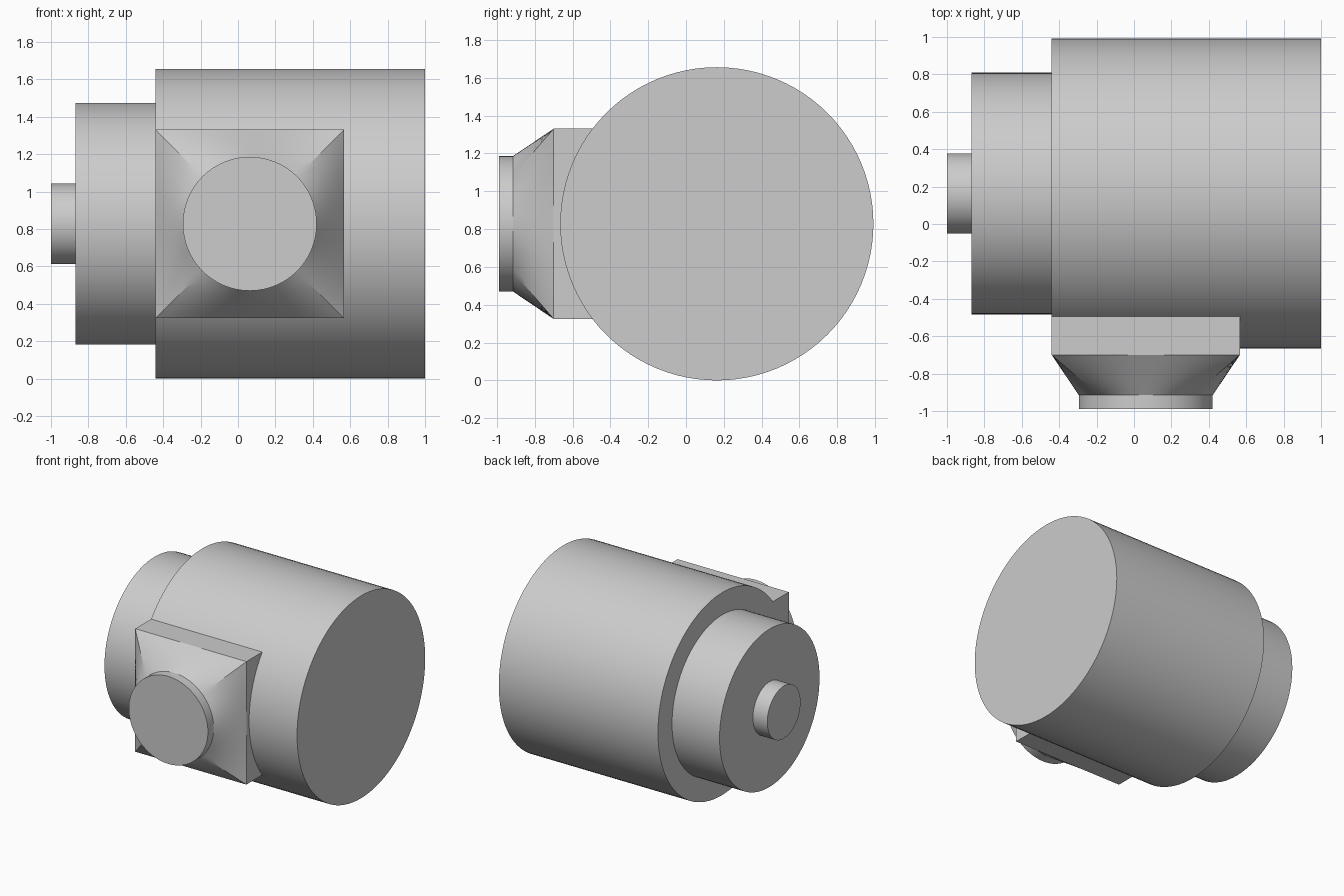
import bpy, bmesh, math
from mathutils import Vector

cube = bpy.data.objects.get("Cube")
if cube:
    bpy.data.objects.remove(cube, do_unlink=True)

grey = bpy.data.materials.new("light grey")
grey.use_nodes = True
colour = (0.604, 0.604, 0.604, 1)
grey.diffuse_color = colour
grey.node_tree.nodes["Principled BSDF"].inputs["Base Color"].default_value = colour

SIDE = 24                      # points along each quarter of a ring
AXIS_Y, AXIS_Z = 0.163, 0.828  # centre line of the body
INLET_X = 0.063


def circle(r):
    """Ring of points starting on a diagonal."""
    angles = [math.pi * (i / SIDE / 2 - 0.25) for i in range(4 * SIDE)]
    return [Vector((r * math.cos(a), r * math.sin(a))) for a in angles]


def square(h):
    """Square ring whose points pair up with those of circle()."""
    ring = []
    for q in range(4):
        c, s = round(math.cos(q * math.pi / 2)), round(math.sin(q * math.pi / 2))
        for i in range(SIDE):
            t = h * (2 * i / SIDE - 1)
            ring.append(Vector((c * h - s * t, s * h + c * t)))
    return ring


def loft(name, rings):
    """Skin closed 3D rings, cap both ends, keep hard edges crisp."""
    bm = bmesh.new()
    loops = [[bm.verts.new(p) for p in ring] for ring in rings]
    n = len(loops[0])
    for a, b in zip(loops, loops[1:]):
        for i in range(n):
            j = (i + 1) % n
            bm.faces.new((a[i], a[j], b[j], b[i]))
    bm.faces.new(loops[0])
    bm.faces.new(loops[-1])
    bmesh.ops.recalc_face_normals(bm, faces=bm.faces[:])
    mesh = bpy.data.meshes.new(name)
    bm.to_mesh(mesh)
    bm.free()
    mesh.materials.append(grey)
    obj = bpy.data.objects.new(name, mesh)
    bpy.context.collection.objects.link(obj)
    bpy.ops.object.select_all(action='DESELECT')
    obj.select_set(True)
    bpy.context.view_layer.objects.active = obj
    bpy.ops.object.shade_smooth_by_angle(angle=math.radians(20))
    return obj


def along_x(ring, x):
    return [(x, AXIS_Y + p.x, AXIS_Z + p.y) for p in ring]


def along_y(ring, y):
    return [(INLET_X + p.x, y, AXIS_Z + p.y) for p in ring]


# Stepped cylinders on the main axis
for name, r, x0, x1 in (("main_body", 0.828, -0.44, 1.0),
                        ("end_housing", 0.646, -0.87, -0.44),
                        ("shaft_stub", 0.215, -1.0, -0.87)):
    loft(name, [along_x(circle(r), x0), along_x(circle(r), x1)])

# Square duct meeting the body
sq, ci = square(0.503), circle(0.358)
loft("inlet_duct", [along_y(sq, -0.48), along_y(sq, -0.70)])

# Square-to-round transition
steps = 8
loft("inlet_transition", [
    along_y([a.lerp(b, k / steps) for a, b in zip(sq, ci)], -0.70 - 0.215 * k / steps)
    for k in range(steps + 1)])

# Round collar
loft("inlet_collar", [along_y(ci, -0.915), along_y(ci, -0.99)])
